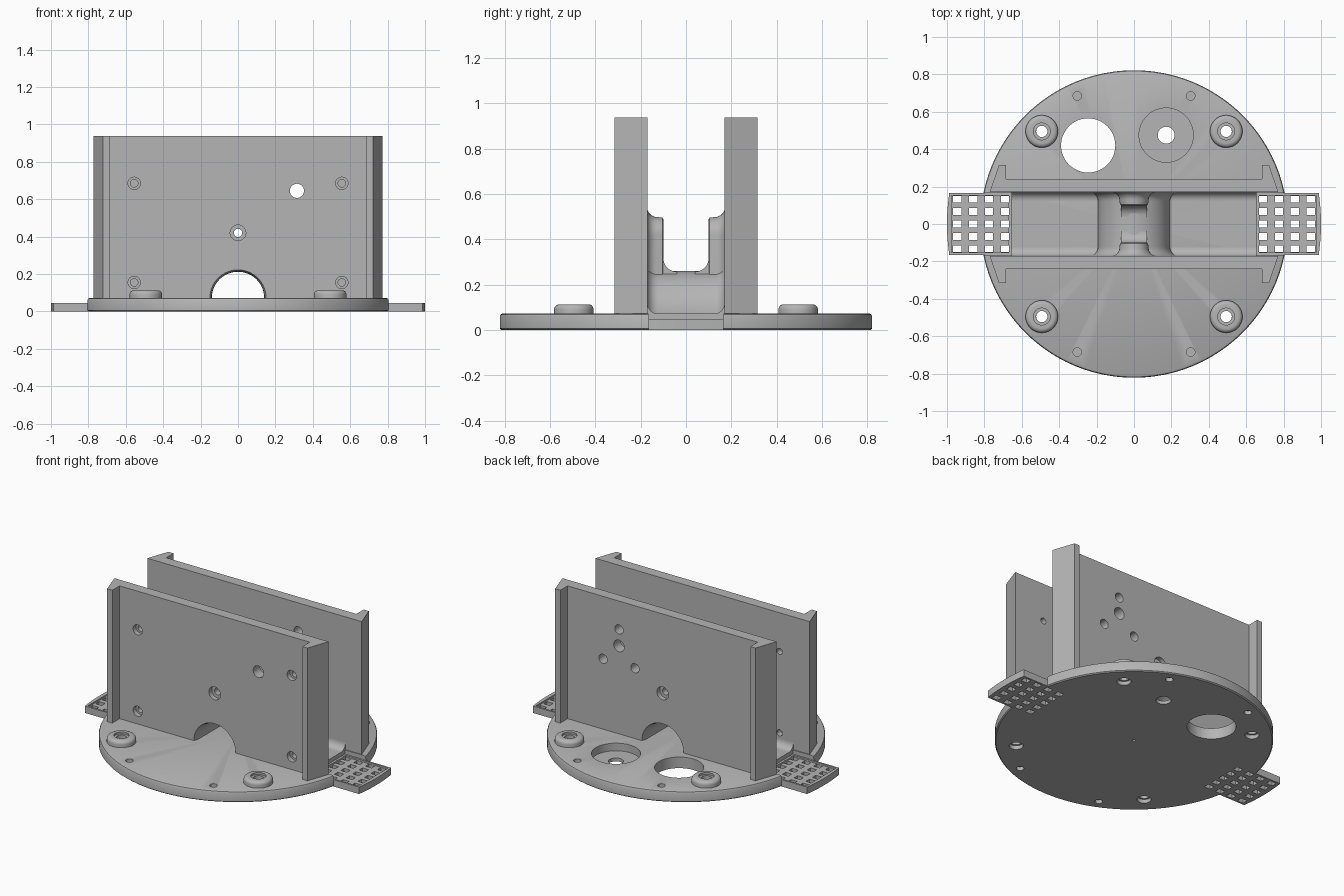
import bpy, bmesh, math
from mathutils import Matrix, Vector

cube = bpy.data.objects.get("Cube")
if cube:
    bpy.data.objects.remove(cube, do_unlink=True)

grey = bpy.data.materials.new("plain grey")
grey.use_nodes = True
grey.diffuse_color = (0.46, 0.46, 0.46, 1)
grey.node_tree.nodes["Principled BSDF"].inputs["Base Color"].default_value = (0.46, 0.46, 0.46, 1)

TOP = 0.072      # top of the base plate
GAP = 0.17       # half width of the channel between the walls


def finish(name, bm):
    bmesh.ops.remove_doubles(bm, verts=bm.verts, dist=1e-5)
    bmesh.ops.recalc_face_normals(bm, faces=bm.faces)
    mesh = bpy.data.meshes.new(name)
    bm.to_mesh(mesh)
    bm.free()
    mesh.materials.append(grey)
    ob = bpy.data.objects.new(name, mesh)
    bpy.context.collection.objects.link(ob)
    return ob


def select(ob):
    bpy.ops.object.select_all(action='DESELECT')
    ob.select_set(True)
    bpy.context.view_layer.objects.active = ob


def cut(ob, bm):
    tool = finish("cutter", bm)
    tool.hide_render = True
    mod = ob.modifiers.new("cut", 'BOOLEAN')
    mod.operation, mod.solver, mod.object = 'DIFFERENCE', 'EXACT', tool
    select(ob)
    bpy.ops.object.modifier_apply(modifier=mod.name)
    bpy.data.objects.remove(tool, do_unlink=True)


def smooth(ob):
    select(ob)
    bpy.ops.object.shade_smooth_by_angle(angle=math.radians(32))


def loft(bm, rings):
    """Skin closed rings of points and cap both ends."""
    rows = [[bm.verts.new(p) for p in ring] for ring in rings]
    for a, b in zip(rows, rows[1:]):
        for i in range(len(a)):
            j = (i + 1) % len(a)
            bm.faces.new((a[i], a[j], b[j], b[i]))
    bm.faces.new(rows[0])
    bm.faces.new(rows[-1])
    return bm


def prism(bm, pts, lo, hi, axis="z"):
    if axis == "z":
        return loft(bm, [[(a, b, h) for a, b in pts] for h in (lo, hi)])
    return loft(bm, [[(h, a, b) for a, b in pts] for h in (lo, hi)])


def box(bm, x0, x1, y0, y1, z0, z1):
    return prism(bm, [(x0, y0), (x1, y0), (x1, y1), (x0, y1)], z0, z1)


def rod(bm, center, r, length, axis="z"):
    m = Matrix.Translation(center)
    if axis == "y":
        m = m @ Matrix.Rotation(math.pi / 2, 4, 'X')
    bmesh.ops.create_cone(bm, cap_ends=True, segments=48 if r > 0.1 else 28,
                          radius1=r, radius2=r, depth=length, matrix=m)
    return bm


def lathe(bm, profile, center=(0, 0), segments=96):
    """Revolve a closed (radius, z) profile about a vertical line."""
    rows = []
    for i in range(segments):
        a = 2 * math.pi * i / segments
        rows.append([bm.verts.new((center[0] + r * math.cos(a), center[1] + r * math.sin(a), z))
                     for r, z in profile])
    for i in range(segments):
        a, b = rows[i], rows[(i + 1) % segments]
        for k in range(len(profile)):
            n = (k + 1) % len(profile)
            if profile[k][0] + profile[n][0] > 0:
                bm.faces.new((a[k], a[n], b[n], b[k]))
    return bm


def arch(bm, sections, zc, base, steps=40):
    """Round-topped upright shape running along y, from (y, radius) sections."""
    rings = []
    for y, r in sections:
        ring = [(r * math.cos(math.pi * i / steps), y, zc + r * math.sin(math.pi * i / steps))
                for i in range(steps + 1)]
        rings.append(ring + [(-r, y, base), (r, y, base)])
    return loft(bm, rings)


def flare(y_wall, r, f, steps=7):
    """Sections of a concave fillet that grows toward a wall at y_wall."""
    out = []
    for i in range(steps + 1):
        a = math.pi / 2 * i / steps
        out.append((y_wall - f + f * math.sin(a), r + f - f * math.cos(a)))
    return out


def corner(y, z, f, side):
    """Concave fillet cross-section in an inner corner."""
    arc = [(y - f + f * math.sin(t), z + f - f * math.cos(t))
           for t in (math.pi / 2 * i / 8 for i in range(9))]
    return [(side * a, b) for a, b in arc + [(y + 0.005, z + f), (y + 0.005, z - 0.01), (y - f, z - 0.01)]]


# round base plate
plate = finish("base_plate", lathe(bmesh.new(), [
    (0, 0), (0.815, 0), (0.822, 0.006), (0.822, 0.06), (0.818, 0.068), (0.81, TOP), (0, TOP)]))
bosses = [(sx * 0.493, sy * 0.495) for sx in (-1, 1) for sy in (-1, 1)]
pins = [(sx * 0.303, sy * 0.685) for sx in (-1, 1) for sy in (-1, 1)]

# notches for the grates, through holes and pin sockets
bm = bmesh.new()
for s in (-1, 1):
    x0, x1 = sorted((s * 0.655, s * 1.1))
    box(bm, x0, x1, -0.165, 0.165, -0.1, 0.2)
for x, y in bosses:
    rod(bm, (x, y, 0), 0.03, 0.4)
for x, y in pins:
    rod(bm, (x, y, TOP), 0.023, 0.07)
    rod(bm, (x, y, 0), 0.023, 0.05)
rod(bm, (-0.245, 0.42, 0), 0.145, 0.4)
rod(bm, (0.172, 0.475, 0), 0.045, 0.4)
rod(bm, (0, 0, 0), 0.01, 0.04)
cut(plate, bm)

# shallow round pocket and boss counterbores
bm = rod(bmesh.new(), (0.172, 0.475, TOP), 0.145, 0.1)
for x, y in bosses:
    rod(bm, (x, y, 0), 0.042, 0.05)
cut(plate, bm)
smooth(plate)

# rounded mounting bosses
for i, c in enumerate(bosses):
    rim = [(0.064 + 0.023 * math.cos(t), 0.09 + 0.023 * math.sin(t))
           for t in (math.pi / 2 * k / 6 for k in range(7))]
    smooth(finish(f"boss_{i + 1}", lathe(bmesh.new(), [
        (0.03, 0.06), (0.087, 0.06)] + rim + [(0.045, 0.113), (0.045, 0.1), (0.03, 0.1)], c, 40)))

# side grates
for s, name in ((-1, "right_grate"), (1, "left_grate")):
    end = [(s * (1 - 0.45 * y * y), y) for y in (-0.165, -0.11, -0.055, 0, 0.055, 0.11, 0.165)]
    grate = finish(name, prism(bmesh.new(), [(s * 0.655, -0.165)] + end + [(s * 0.655, 0.165)], 0, 0.045))
    x0, x1 = sorted((s * 0.67, s * 0.975))
    cut(grate, box(bmesh.new(), x0, x1, -0.153, 0.153, 0.035, 0.1))
    bm = bmesh.new()
    for col in range(4):
        for row in range(-2, 3):
            x, y = s * (0.69 + col * 0.085), row * 0.0665
            box(bm, x - 0.022, x + 0.022, y - 0.018, y + 0.018, -0.1, 0.1)
    cut(grate, bm)

# flanged walls
half = [(0.685, 0.24), (0.685, 0.315), (0.722, 0.315), (0.772, GAP)]
for s, name in ((-1, "front_wall"), (1, "back_wall")):
    outline = half + [(-x, y) for x, y in reversed(half)]
    wall = finish(name, prism(bmesh.new(), [(x, s * y) for x, y in outline], TOP - 0.002, 0.937))
    mid = s * 0.205
    corners = [(x, z) for x in (-0.555, 0.555) for z in (0.155, 0.685)]
    bm = rod(bmesh.new(), (0, mid, 0.42), 0.022, 0.2, "y")
    rod(bm, (0.315, mid, 0.645), 0.038, 0.2, "y")
    extra = corners if s < 0 else [(0.2, 0.53), (0.43, 0.53), (0.315, 0.752)]
    for x, z in extra:
        rod(bm, (x, mid, z), 0.02 if s < 0 else 0.03, 0.2, "y")
    cut(wall, bm)
    bm = rod(bmesh.new(), (0, s * 0.24, 0.42), 0.042, 0.06, "y")
    if s < 0:
        for x, z in corners:
            rod(bm, (x, s * 0.24, z), 0.033, 0.06, "y")
    cut(wall, bm)
    # arched opening with a softened rim
    cut(wall, arch(bmesh.new(), [(s * 0.1, 0.14), (s * 0.195, 0.14), (s * 0.22, 0.143),
                                 (s * 0.235, 0.149), (s * 0.26, 0.155)], TOP, 0))
    smooth(wall)

# arched saddle bridging the walls over the tunnel
right = flare(GAP + 0.002, 0.193, 0.05)
saddle = finish("saddle", arch(bmesh.new(), [(-y, r) for y, r in reversed(right)] + right, 0.067, 0.05))
cut(saddle, arch(bmesh.new(), [(-0.3, 0.14), (0.3, 0.14)], TOP, 0))
smooth(saddle)

for s, side in ((-1, "front"), (1, "back")):
    # bored cheek rising from the saddle against each wall
    sections = [(0.1, 0.068), (0.104, 0.075)] + flare(GAP + 0.002, 0.078, 0.045)
    cheek = finish(side + "_cheek", arch(bmesh.new(), [(s * y, r) for y, r in sections], 0.42, 0.235))
    cut(cheek, rod(bmesh.new(), (0, s * 0.14, 0.42), 0.022, 0.2, "y"))
    smooth(cheek)
    # fillet at the foot of the cheek
    smooth(finish(side + "_cheek_fillet",
                  prism(bmesh.new(), corner(0.1, 0.257, 0.06, s), -0.07, 0.07, "x")))
    # fillets along the channel floor
    for d, end in ((-1, "right"), (1, "left")):
        lo, hi = sorted((d * 0.19, d * 0.655))
        smooth(finish(f"{side}_{end}_floor_fillet",
                      prism(bmesh.new(), corner(GAP, TOP, 0.045, s), lo, hi, "x")))
